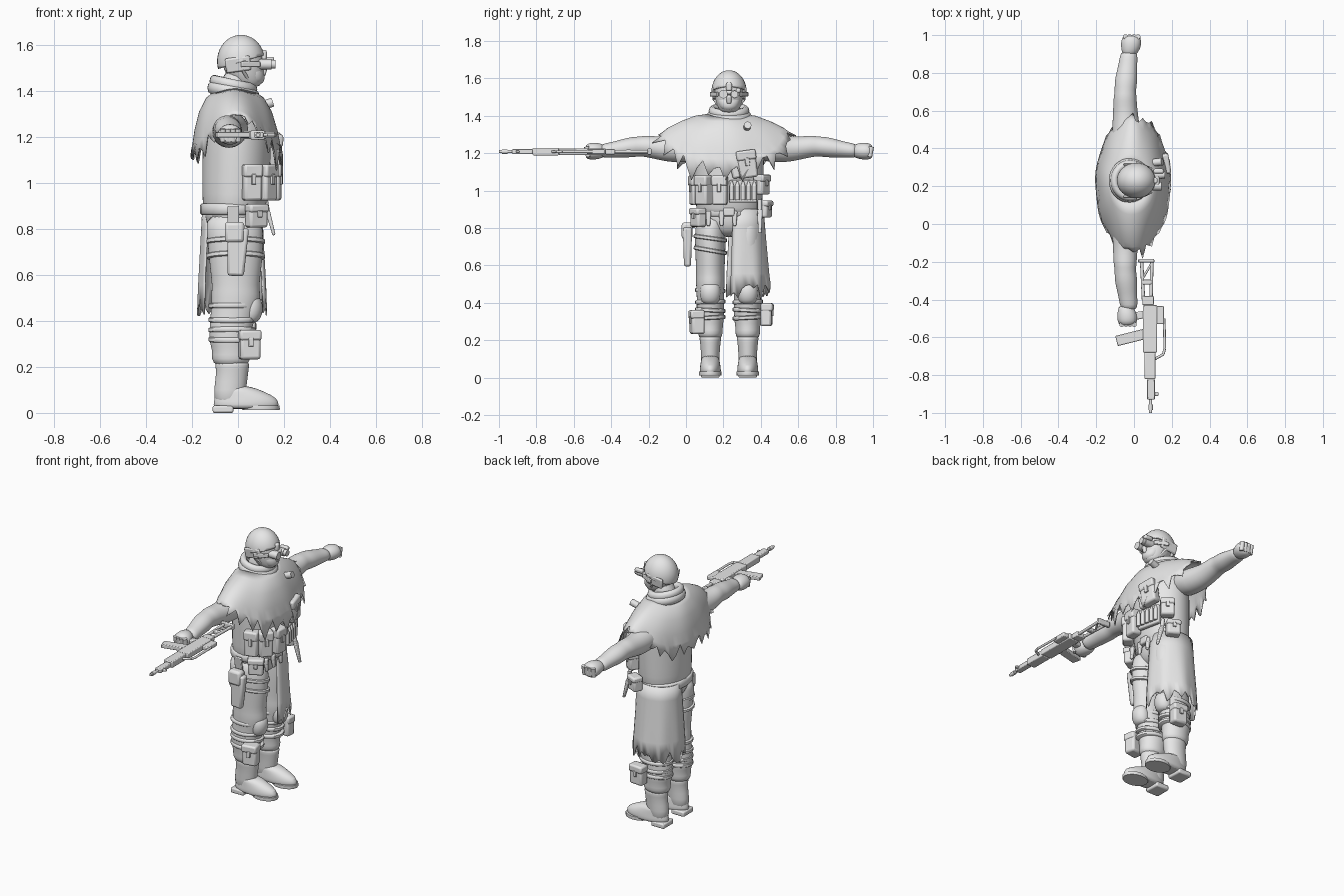
import bpy, bmesh, math, random
from mathutils import Vector, Euler

random.seed(4)
if "Cube" in bpy.data.objects:
    bpy.data.objects.remove(bpy.data.objects["Cube"])

grey = bpy.data.materials.new("plain_grey")
grey.use_nodes = True
grey.diffuse_color = (0.8, 0.8, 0.8, 1)
grey.node_tree.nodes["Principled BSDF"].inputs["Base Color"].default_value = (0.8, 0.8, 0.8, 1)
MID = 0.23  # body centre in y


def finish(name, bm, angle=40, bevel=0, subsurf=0, thick=0):
    bmesh.ops.recalc_face_normals(bm, faces=bm.faces)
    mesh = bpy.data.meshes.new(name)
    bm.to_mesh(mesh)
    bm.free()
    ob = bpy.data.objects.new(name, mesh)
    bpy.context.collection.objects.link(ob)
    mesh.materials.append(grey)
    if thick:
        ob.modifiers.new("thickness", "SOLIDIFY").thickness = thick
    if bevel:
        mod = ob.modifiers.new("bevel", "BEVEL")
        mod.width, mod.segments = bevel, 2
    if subsurf:
        ob.modifiers.new("smooth", "SUBSURF").levels = subsurf
        ob.modifiers["smooth"].render_levels = subsurf
    bpy.ops.object.select_all(action="DESELECT")
    ob.select_set(True)
    bpy.context.view_layer.objects.active = ob
    bpy.ops.object.shade_smooth_by_angle(angle=math.radians(angle))
    return ob


def bridge(bm, rings, closed=True):
    for a, b in zip(rings, rings[1:]):
        n = len(a)
        for i in range(n if closed else n - 1):
            j = (i + 1) % n
            bm.faces.new((a[i], a[j], b[j], b[i]))


def loft(name, rings, along="z", sides=16, subsurf=1):
    """Rings are (position, centre u, centre v, radius u, radius v)."""
    bm = bmesh.new()
    loops = []
    for p, cu, cv, ru, rv in rings:
        loop = []
        for i in range(sides):
            a = math.tau * i / sides
            u, v = cu + ru * math.cos(a), cv + rv * math.sin(a)
            loop.append(bm.verts.new((u, v, p) if along == "z" else (u, p, v)))
        loops.append(loop)
    bridge(bm, loops)
    bm.faces.new(loops[0])
    bm.faces.new(loops[-1])
    return finish(name, bm, 50, subsurf=subsurf)


def box(name, centre, size, rot=(0, 0, 0), bevel=0.008, taper=1):
    bm = bmesh.new()
    bmesh.ops.create_cube(bm, size=1)
    turn = Euler([math.radians(r) for r in rot]).to_matrix()
    for v in bm.verts:
        k = taper if v.co.z < 0 else 1
        v.co = turn @ Vector((v.co.x * size[0] * k, v.co.y * size[1] * k, v.co.z * size[2])) + Vector(centre)
    return finish(name, bm, 35, bevel=bevel)


def rod(name, a, b, r, r2=None, sides=12):
    a, b = Vector(a), Vector(b)
    bm = bmesh.new()
    bmesh.ops.create_cone(bm, cap_ends=True, segments=sides, radius1=r,
                          radius2=r if r2 is None else r2, depth=(b - a).length)
    q = (b - a).to_track_quat("Z", "Y")
    for v in bm.verts:
        v.co = q @ v.co + (a + b) / 2
    return finish(name, bm)


def band(name, z, cx, cy, rx, ry, h, tilt=0):
    ob = loft(name, [(-h / 2, 0, 0, rx * .95, ry * .95), (-h / 3, 0, 0, rx, ry),
                     (h / 3, 0, 0, rx, ry), (h / 2, 0, 0, rx * .95, ry * .95)], sides=24, subsurf=0)
    ob.location = (cx, cy, z)
    ob.rotation_euler = (math.radians(tilt), 0, 0)


def pouch(name, centre, size, yaw=0, lean=0):
    """Bag with an overhanging flap and a tab; depth faces out along yaw."""
    d, w, h = size
    turn = Euler((math.radians(lean), 0, math.radians(yaw))).to_matrix()
    at = lambda x, z: Vector(centre) + turn @ Vector((x, 0, z))
    rot = (lean, 0, yaw)
    box(name, centre, size, rot, 0.012)
    box(name + "_flap", at(.004, h * .34), (d * 1.08, w * 1.06, h * .36), rot, 0.01)
    box(name + "_tab", at(d * .54, h * .1), (.012, w * .25, h * .3), rot, 0.003)


# Torso, hips and belt
loft("torso", [(.84, -.02, MID, .125, .165), (.9, -.015, MID, .14, .178), (1.0, -.01, MID, .148, .182),
               (1.12, -.005, MID, .15, .188), (1.22, -.005, MID, .15, .19), (1.31, -.01, MID, .12, .18),
               (1.38, -.02, MID, .07, .1)], sides=24)
loft("hips", [(.75, -.01, MID, .06, .06), (.79, -.015, MID, .11, .14),
              (.85, -.02, MID, .125, .165), (.92, -.02, MID, .13, .17)], sides=24)
band("belt", .885, -.025, MID, .14, .18, .05)
box("belt_buckle", (.115, MID, .885), (.025, .06, .045))

# Neck, head and mask
loft("neck", [(1.34, -.03, MID, .075, .075), (1.42, -.015, MID, .062, .062), (1.5, 0, MID, .06, .06)])
loft("head", [(1.415, .05, MID, .035, .035), (1.43, .045, MID, .062, .055), (1.47, .03, MID, .085, .072),
              (1.52, .02, MID, .093, .08), (1.58, .015, MID, .09, .08), (1.61, .015, MID, .05, .05)])
loft("face_mask", [(1.425, .07, MID, .035, .035), (1.45, .07, MID, .05, .055),
                   (1.485, .065, MID, .048, .062), (1.5, .06, MID, .04, .06)])
box("nose", (.112, MID, 1.487), (.025, .025, .045), (0, 15, 0))
bm = bmesh.new()
bmesh.ops.create_uvsphere(bm, u_segments=32, v_segments=20, radius=1)
for v in bm.verts:
    v.co = (v.co.x * .104 + .013, v.co.y * .094 + MID, v.co.z * .115 + 1.528)
bmesh.ops.bisect_plane(bm, geom=bm.verts[:] + bm.edges[:] + bm.faces[:], plane_co=(.013, MID, 1.525),
                       plane_no=(-.3, 0, 1), clear_inner=True)
finish("helmet", bm, thick=.01)
for s in (-1, 1):
    box("helmet_ear_guard", (.0, MID + s * .082, 1.515), (.11, .016, .065), (-s * 8, -8, 0))
    rod("chin_strap", (.02, MID + s * .082, 1.49), (.06, MID + s * .035, 1.425), .007)
    rod("goggle_tube", (.085, MID + s * .03, 1.515), (.145, MID + s * .03, 1.515), .023)
    rod("goggle_eyepiece", (.143, MID + s * .03, 1.515), (.152 + s * .012, MID + s * .03, 1.515), .019)
    box("goggle_strap", (.055, MID + s * .08, 1.515), (.09, .012, .025), (0, 0, -s * 25), .004)
box("goggle_bridge", (.115, MID, 1.525), (.04, .06, .022))
box("goggle_mount", (.105, MID, 1.555), (.04, .03, .045))
box("goggle_side_unit", (.13, MID + .05, 1.535), (.055, .025, .025))

# Rolled collar
for k, (z, r) in enumerate(((1.425, .026), (1.395, .03))):
    bm = bmesh.new()
    loops = []
    for i in range(33):
        a = math.tau * i / 32
        grow = 1 + .08 * k
        c = Vector(((.083 * math.cos(a)) * grow - .02, .088 * math.sin(a) * grow + MID, z - .018 * math.cos(a)))
        out = Vector((math.cos(a), math.sin(a), 0))
        loops.append([bm.verts.new(c + out * r * .8 * math.cos(b) + Vector((0, 0, r * math.sin(b))))
                      for b in (math.tau * j / 10 for j in range(10))])
    bridge(bm, loops)
    bmesh.ops.remove_doubles(bm, verts=bm.verts, dist=1e-5)
    finish("collar_roll", bm, 60)

# Ragged shoulder cape: rings of (x radius, y radius, z at front and back, z over the arms)
cape = [(.085, .09, 1.4, 1.41), (.125, .16, 1.37, 1.4), (.158, .24, 1.31, 1.37),
        (.18, .31, 1.23, 1.335), (.19, .335, 1.17, 1.315), (.2, .355, 1.12, 1.3)]
bm = bmesh.new()
loops = []
n = 72
tears = [random.uniform(-.05, .025) + (.03 if i % 3 else -.035) for i in range(n)]
for k, (rx, ry, zf, zs) in enumerate(cape):
    loop = []
    for i in range(n):
        a = math.tau * i / n
        s = abs(math.sin(a)) ** 4
        z = zf + (zs - zf) * s
        torn = tears[i] if k == len(cape) - 1 else 0
        fold = 1 + .012 * k / 5 * math.sin(9 * a)
        loop.append(bm.verts.new(((rx * fold) * math.cos(a) - .015 + .002 * k,
                                  (ry * fold - torn * s * .8) * math.sin(a) + MID - .02, z + torn * (1 - s * .8))))
    loops.append(loop)
bridge(bm, loops)
finish("shoulder_cape", bm, 50, thick=.006)
rod("cape_button", (.105, .325, 1.335), (.15, .33, 1.35), .02)

# Arms with sleeve folds and closed fists
arm = [(.12, -.03, 1.24, .09, .08), (.26, -.04, 1.225, .078, .078), (.34, -.045, 1.222, .068, .068),
       (.40, -.047, 1.23, .064, .061), (.445, -.047, 1.237, .062, .059), (.475, -.046, 1.236, .056, .053),
       (.52, -.043, 1.232, .062, .056), (.57, -.038, 1.226, .056, .05), (.62, -.032, 1.218, .05, .043),
       (.66, -.028, 1.214, .048, .04), (.685, -.026, 1.212, .038, .034)]
fist = [(.66, -.025, 1.212, .034, .03), (.685, -.02, 1.211, .046, .04), (.71, -.016, 1.211, .054, .046),
        (.745, -.014, 1.21, .055, .046), (.77, -.016, 1.208, .04, .036)]
for s, side in ((1, "left"), (-1, "right")):
    for part, rings in (("sleeve", arm), ("fist", fist)):
        loft(side + "_" + part, [(MID + s * p, cu - (.02 if s < 0 and part == "fist" else 0), cv, ru, rv)
                                 for p, cu, cv, ru, rv in rings], along="y")
    for i in range(4):
        x = -.045 + i * .022 - (.02 if s < 0 else 0)
        rod("finger", (x, MID + s * .762, 1.235), (x, MID + s * .752, 1.18), .013)

# Legs, boots, knee pads and straps
for s, side in ((1, "left"), (-1, "right")):
    c = MID + s * .1
    loft(side + "_trouser", [(.2, -.03, c, .068, .057), (.235, -.03, c, .088, .068), (.27, -.03, c, .08, .066),
                             (.31, -.035, c, .093, .074), (.38, -.03, c, .094, .074), (.43, -.02, c, .1, .073),
                             (.48, -.01, c, .106, .076), (.52, -.01, c, .108, .078), (.55, -.01, c, .103, .076),
                             (.62, -.01, c, .112, .079), (.72, -.01, c, .122, .083), (.8, -.015, c, .125, .083),
                             (.87, -.02, c - s * .01, .115, .075)], sides=20)
    loft(side + "_boot_shaft", [(.03, -.04, c, .066, .05), (.1, -.035, c, .072, .05), (.17, -.025, c, .07, .053),
                                (.21, -.025, c, .076, .06), (.225, -.025, c, .074, .058)])
    loft(side + "_boot_foot", [(.015, .035, c, .14, .055), (.035, .035, c, .145, .058), (.065, .035, c, .138, .055),
                               (.09, .01, c, .11, .05), (.12, -.02, c, .07, .045)], sides=20)
    loft(side + "_boot_sole", [(.012, .1, c, .08, .06), (.016, .1, c, .082, .061), (.032, .1, c, .08, .06)], subsurf=0)
    box(side + "_boot_heel", (-.065, c, .016), (.09, .1, .032))
    for z, tilt in ((.32, 3), (.36, -3), (.405, 2), (.465, -2)):
        band(side + "_shin_strap", z, -.025, c, .103, .081, .022, tilt)
    loft(side + "_knee_pad", [(.39, .05, c, .03, .035), (.41, .055, c, .045, .05), (.45, .06, c, .052, .058),
                              (.49, .06, c, .045, .052), (.51, .055, c, .03, .04)])
for z, tilt in ((.68, -10), (.745, -8)):
    band("thigh_strap", z, -.01, MID - .1, .128, .09, .022, tilt)

# Torn waist cloth hanging round the left leg
bm = bmesh.new()
loops = []
n = 30
for k in range(6):
    t = k / 5
    loop = []
    for i in range(n):
        a = math.radians(-25 + 240 * i / (n - 1))
        torn = random.uniform(-.05, .03) if k == 5 else 0
        fold = 1 + .03 * t * math.sin(i * 1.1)
        loop.append(bm.verts.new((-.025 + (.13 + .02 * t) * fold * math.cos(a),
                                  .3 + (.115 + .035 * t) * fold * math.sin(a), .9 - .43 * t + torn)))
    loops.append(loop)
bridge(bm, loops, closed=False)
finish("waist_cloth", bm, 50, thick=.006)

# Pouches: x, y, z, then size and facing
for x, y, yaw in ((.06, .055, -75), (.125, .095, -40), (.155, .18, -6)):
    pouch("magazine_pouch", (x, y, 1.0), (.062, .08, .155), yaw)
pouch("chest_pouch", (.155, .325, 1.14), (.055, .1, .145), 10, 8)
pouch("chest_radio", (.15, .262, 1.13), (.045, .05, .13), 0, 12)
pouch("side_pouch", (.09, .405, 1.03), (.06, .08, .105), 55)
pouch("left_belt_pouch", (.06, .42, .9), (.06, .08, .09), 65)
pouch("right_belt_pouch", (.08, .065, .855), (.055, .09, .1), -60)
pouch("right_shin_pouch", (.05, .06, .295), (.07, .09, .125), -80)
pouch("left_shin_pouch", (.03, .43, .335), (.06, .09, .12), 85)

# Cartridge row, knife and hanging belt tools
box("cartridge_panel", (.14, .305, .995), (.03, .15, .12), (0, 0, 12))
for i in range(5):
    y = .245 + i * .03
    x = .172 - i * .007
    rod("cartridge", (x, y, .95), (x, y, 1.025), .012)
    rod("cartridge_tip", (x, y, 1.025), (x, y, 1.05), .012, .004)
box("knife_sheath", (.14, .395, .835), (.022, .03, .13), (0, -15, 0), .005, .6)
rod("knife_grip", (.125, .395, .88), (.115, .395, .95), .012)
for y in (.12, .19, .26):
    box("belt_tool", (.115, y, .85), (.025, .03, .08), (0, -5, 0), .006, .6)

# Thigh holster
box("holster", (-.005, .008, .7), (.095, .05, .21), (0, 3, 0), .012, .75)
box("holster_cover", (-.015, .006, .785), (.085, .058, .09), (0, 0, 0), .015)
box("holster_hanger", (-.02, .035, .85), (.05, .014, .1), (8, 0, 0), .004)

# Rifle lying on its side along y: centre x, y range, width, thickness
Z = 1.208
for name, x, y0, y1, w, t in (("receiver", .085, -.68, -.43, .075, .036), ("sight_block", .135, -.53, -.435, .05, .026),
                              ("handguard", .085, -.82, -.68, .06, .04), ("gas_block", .09, -.93, -.82, .04, .026),
                              ("butt_plate", .065, -.205, -.185, .085, .034), ("stock_hinge", .075, -.43, -.38, .06, .03),
                              ("stock_brace", .068, -.32, -.295, .05, .022), ("front_sight", .115, -.91, -.89, .03, .012)):
    box("rifle_" + name, (x, (y0 + y1) / 2, Z), (w, y1 - y0, t), bevel=.005)
box("rifle_magazine", (-.015, -.6, Z), (.16, .055, .024), (0, 0, 14), .004)
box("rifle_grip", (.02, -.485, Z), (.09, .04, .026), (0, 0, 10), .006)
rod("rifle_barrel", (.088, -.92, Z), (.088, -1, Z), .008)
rod("rifle_muzzle", (.088, -.955, Z), (.088, -.985, Z), .012)
for x0, x1 in ((.05, .04), (.09, .095)):
    rod("rifle_stock_rail", (x0, -.4, Z), (x1, -.19, Z), .009)
rod("rifle_stock_cross", (.045, -.29, Z), (.092, -.21, Z), .006)
rail = [(.16, -.5), (.163, -.66), (.155, -.69), (.11, -.715)]
for a, b in zip(rail, rail[1:]):
    rod("rifle_carry_rail", (*a, Z), (*b, Z), .007)
